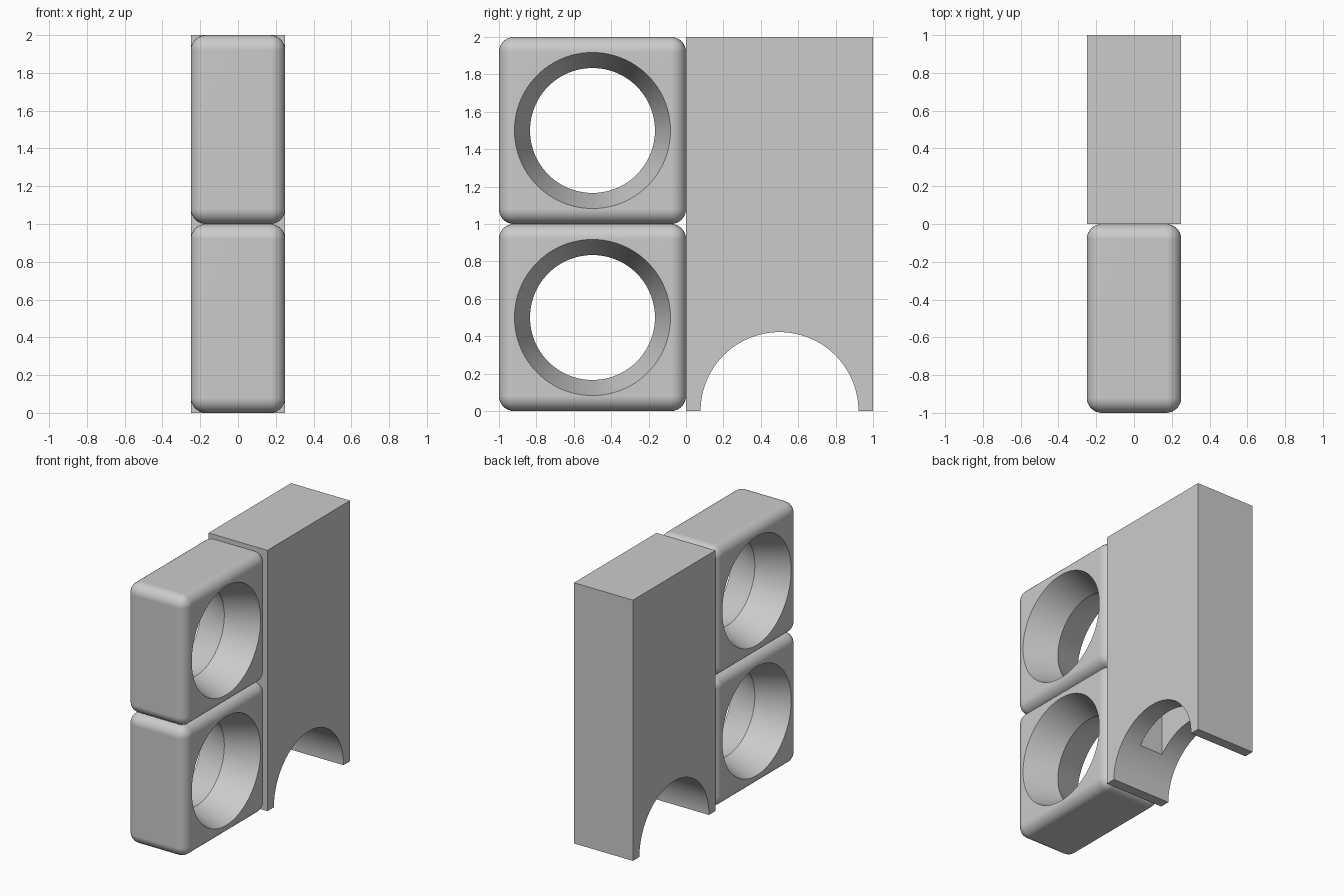
import bpy, bmesh, math

if "Cube" in bpy.data.objects:
    bpy.data.objects.remove(bpy.data.objects["Cube"])

grey = bpy.data.materials.new("plain grey")
grey.diffuse_color = (0.6, 0.6, 0.6, 1)
grey.use_nodes = True
grey.node_tree.nodes["Principled BSDF"].inputs["Base Color"].default_value = grey.diffuse_color


def finish_mesh(bm, name):
    bmesh.ops.recalc_face_normals(bm, faces=bm.faces)
    me = bpy.data.meshes.new(name)
    bm.to_mesh(me)
    bm.free()
    me.materials.append(grey)
    ob = bpy.data.objects.new(name, me)
    bpy.context.collection.objects.link(ob)
    return ob


def box(name, lo, hi):
    bm = bmesh.new()
    bmesh.ops.create_cube(bm, size=1)
    for v in bm.verts:
        v.co = [l + (c + 0.5) * (h - l) for c, l, h in zip(v.co, lo, hi)]
    return finish_mesh(bm, name)


def lathe_x(name, profile, y, z, n=96):
    """Closed round solid along x from (x, radius) pairs."""
    bm = bmesh.new()
    rings = [[bm.verts.new((x, y + r * math.cos(2 * math.pi * i / n),
                            z + r * math.sin(2 * math.pi * i / n)))
              for i in range(n)] for x, r in profile]
    for a, b in zip(rings, rings[1:]):
        for i in range(n):
            j = (i + 1) % n
            bm.faces.new((a[i], a[j], b[j], b[i]))
    bm.faces.new(rings[0])
    bm.faces.new(rings[-1])
    return finish_mesh(bm, name)


def activate(ob):
    bpy.ops.object.select_all(action='DESELECT')
    ob.select_set(True)
    bpy.context.view_layer.objects.active = ob


def cut(ob, cutter):
    activate(ob)
    m = ob.modifiers.new("cut", 'BOOLEAN')
    m.operation, m.solver, m.object = 'DIFFERENCE', 'EXACT', cutter
    bpy.ops.object.modifier_apply(modifier=m.name)
    bpy.data.objects.remove(cutter, do_unlink=True)


def smooth(ob):
    activate(ob)
    bpy.ops.object.shade_smooth_by_angle(angle=math.radians(30))
    w = ob.modifiers.new("flat face normals", 'WEIGHTED_NORMAL')
    w.keep_sharp = True


# Two stacked rounded cubes with hourglass-shaped through holes
for name, z in (("lower_ring_block", 0), ("upper_ring_block", 1)):
    ob = box(name, (-0.25, -1, z), (0.25, 0, z + 1))
    activate(ob)
    b = ob.modifiers.new("round", 'BEVEL')
    b.width, b.segments = 0.08, 8
    bpy.ops.object.modifier_apply(modifier=b.name)
    cut(ob, lathe_x("hole_cutter", ((-0.3, 0.434), (0, 0.334), (0.3, 0.434)),
                    -0.5, z + 0.5))
    smooth(ob)

# Tall block with an arched doorway and a slot rising inside the arch
block = box("arch_block", (-0.25, 0, 0), (0.25, 1, 2))
cut(block, lathe_x("arch_cutter", ((-0.3, 0.422), (0.3, 0.422)), 0.5, 0))
cut(block, box("slot_cutter", (-0.1, 0.1875, 0.1), (0.1, 0.8125, 1.8)))
smooth(block)
